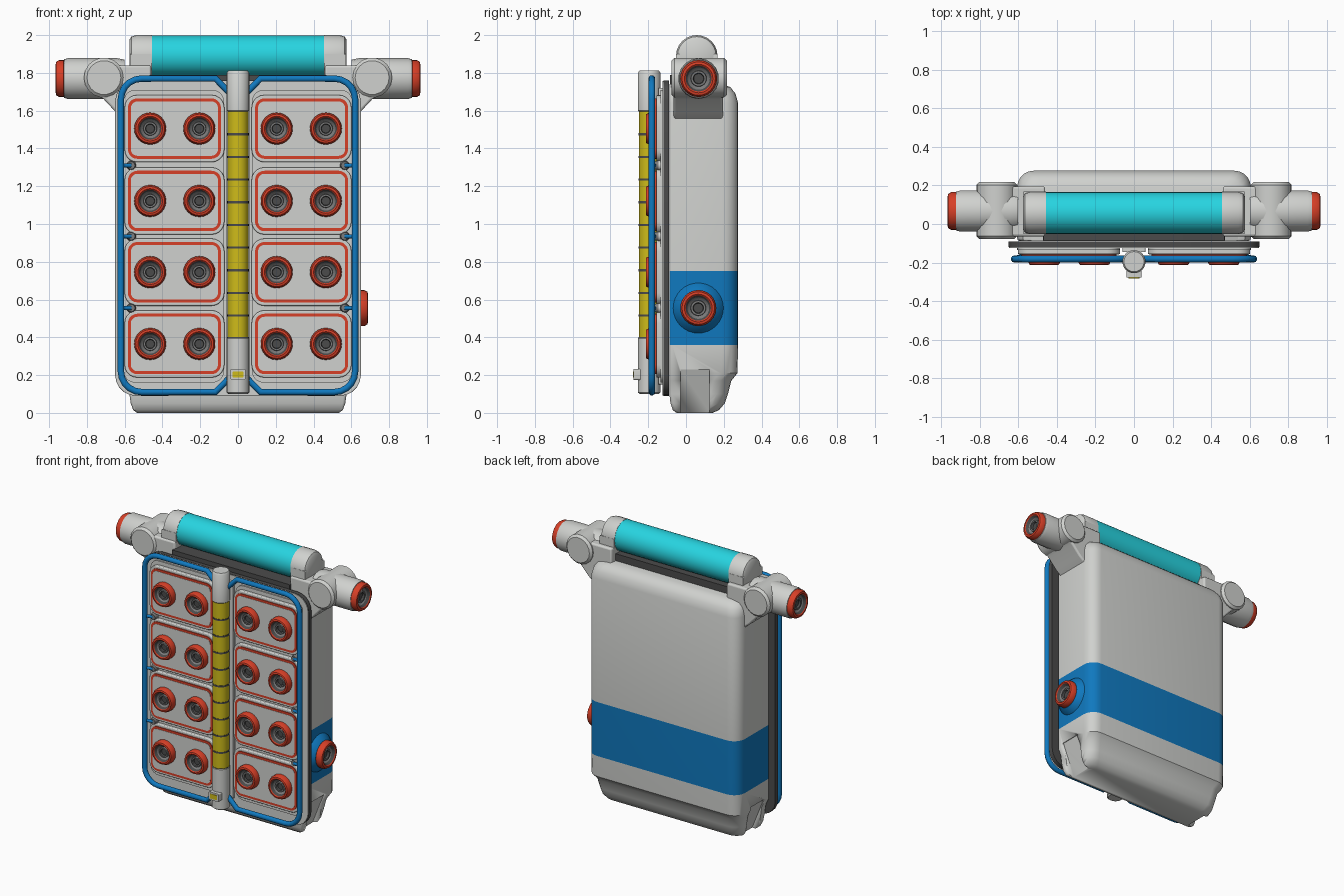
import bpy, bmesh, math
from mathutils import Vector

if "Cube" in bpy.data.objects:
    bpy.data.objects.remove(bpy.data.objects["Cube"])


def material(name, rgb):
    m = bpy.data.materials.new(name)
    m.use_nodes = True
    m.diffuse_color = (*rgb, 1)
    m.node_tree.nodes["Principled BSDF"].inputs["Base Color"].default_value = (*rgb, 1)
    return m


GREY, DARK, RED, BLUE, CYAN, YELLOW, STEEL = range(7)
MATS = [material("light grey", (0.63, 0.64, 0.62)), material("dark grey", (0.07, 0.07, 0.07)),
        material("red", (0.68, 0.05, 0.02)), material("blue", (0.005, 0.19, 0.52)),
        material("cyan", (0.02, 0.66, 0.75)), material("yellow", (0.62, 0.5, 0.01)),
        material("steel grey", (0.2, 0.2, 0.2))]


def finish(name, bm, bevel=0):
    """Turn a bmesh into a smooth-shaded object, with optional bevel."""
    bmesh.ops.recalc_face_normals(bm, faces=bm.faces)
    me = bpy.data.meshes.new(name)
    bm.to_mesh(me)
    bm.free()
    for m in MATS:
        me.materials.append(m)
    ob = bpy.data.objects.new(name, me)
    bpy.context.collection.objects.link(ob)
    if bevel:
        mod = ob.modifiers.new("soft edges", "BEVEL")
        mod.width, mod.segments, mod.limit_method = bevel, 3, "ANGLE"
    bpy.ops.object.select_all(action="DESELECT")
    ob.select_set(True)
    bpy.context.view_layer.objects.active = ob
    bpy.ops.object.shade_smooth_by_angle(angle=math.radians(35))
    return ob


def loft(name, rings, mats, bevel=0):
    """Skin a list of equal-length point rings and cap both ends."""
    bm = bmesh.new()
    loops = [[bm.verts.new(p) for p in ring] for ring in rings]
    n = len(loops[0])
    for a, b, m in zip(loops, loops[1:], mats):
        for i in range(n):
            j = (i + 1) % n
            bm.faces.new((a[i], a[j], b[j], b[i])).material_index = m
    bm.faces.new(loops[0]).material_index = mats[0]
    bm.faces.new(loops[-1]).material_index = mats[-1]
    return finish(name, bm, bevel)


def lathe(name, loc, axis, profile, seg=24):
    """Spin (radius, distance, colour) steps around an axis direction."""
    q = Vector((0, 0, 1)).rotation_difference(Vector(axis))
    turns = [math.tau * i / seg for i in range(seg)]
    rings = [[Vector(loc) + q @ Vector((r * math.cos(a), r * math.sin(a), d)) for a in turns]
             for r, d, _ in profile]
    return loft(name, rings, [p[2] for p in profile[1:]])


def outline(u0, u1, v0, v1, radii, n=5):
    """Rounded rectangle; radii run from the low-low corner anticlockwise."""
    pts = []
    corners = [(u0, v0, 1, 1), (u1, v0, -1, 1), (u1, v1, -1, -1), (u0, v1, 1, -1)]
    for k, ((u, v, su, sv), r) in enumerate(zip(corners, radii)):
        for i in range(n + 1):
            a = math.pi + (k + i / n) * math.pi / 2
            pts.append((u + su * r + r * math.cos(a), v + sv * r + r * math.sin(a)))
    return pts


def slab(name, x0, x1, z0, z1, y0, y1, radius, mat, bevel=0):
    pts = outline(x0, x1, z0, z1, [radius] * 4)
    return loft(name, [[(u, y, v) for u, v in pts] for y in (y0, y1)], [mat], bevel)


def prism(name, pts, y0, y1, mat, bevel=0):
    return loft(name, [[(u, y, v) for u, v in pts] for y in (y0, y1)], [mat], bevel)


def tube(name, pts, radius, mat):
    cu = bpy.data.curves.new(name, "CURVE")
    cu.dimensions, cu.bevel_depth, cu.bevel_resolution = "3D", radius, 3
    cu.use_fill_caps = True
    sp = cu.splines.new("POLY")
    sp.points.add(len(pts) - 1)
    for p, co in zip(sp.points, pts):
        p.co = (*co, 1)
    cu.materials.append(MATS[mat])
    ob = bpy.data.objects.new(name, cu)
    bpy.context.collection.objects.link(ob)
    bpy.ops.object.select_all(action="DESELECT")
    ob.select_set(True)
    bpy.context.view_layer.objects.active = ob
    bpy.ops.object.convert(target="MESH")
    bpy.ops.object.shade_smooth_by_angle(angle=math.radians(50))


def nozzle(name, loc, axis, s=1.0, depth=0.05):
    """Red rounded rim around a stepped dark mouth."""
    steps = [(0.07, 0, RED), (0.083, 0.1, RED), (0.083, 0.6, RED), (0.075, 0.95, RED),
             (0.064, 1, RED), (0.058, 0.9, RED), (0.05, 0.5, DARK), (0.036, 0.3, STEEL),
             (0.034, 0.55, STEEL), (0.025, 0.55, STEEL), (0.022, 0.25, DARK)]
    lathe(name, loc, axis, [(r * s, d * depth, m) for r, d, m in steps])


# Tank: stacked sections (height, half width, front y, back y), blue band by height
sections = [(0, 0.535, -0.05, 0.14), (0.015, 0.555, -0.07, 0.175), (0.05, 0.568, -0.082, 0.205),
            (0.1, 0.575, -0.088, 0.222), (0.17, 0.585, -0.088, 0.24), (0.21, 0.605, -0.088, 0.272),
            (0.36, 0.605, -0.088, 0.276), (0.75, 0.605, -0.088, 0.276), (1.64, 0.605, -0.088, 0.276),
            (1.69, 0.595, -0.088, 0.262), (1.725, 0.575, -0.088, 0.235), (1.74, 0.54, -0.088, 0.19)]
rings = [[(u, v, z) for u, v in outline(-w, w, f, b, (0.015, 0.015, 0.085, 0.085))]
         for z, w, f, b in sections]
tank = loft("tank", rings, [BLUE if s[0] == 0.36 else GREY for s in sections[:-1]])

# Slanted notches low on both sides of the tank
for s in (-1, 1):
    cutter = prism("notch_cutter", [(s * 0.62, 0.23), (s * 0.6, 0.23), (s * 0.5, -0.02),
                                    (s * 0.62, -0.02)], -0.03, 0.125, GREY)
    cutter.hide_render = True
    mod = tank.modifiers.new("notch", "BOOLEAN")
    mod.object, mod.operation, mod.solver = cutter, "DIFFERENCE", "EXACT"
    bpy.context.view_layer.objects.active = tank
    bpy.ops.object.modifier_apply(modifier="notch")
    bpy.data.objects.remove(cutter)

# Front plate, its light cover, and the dark block under the handle
slab("back_plate", -0.65, 0.65, 0.09, 1.76, -0.12, -0.09, 0.11, DARK)
slab("plate_cover", -0.648, 0.648, 0.092, 1.758, -0.125, -0.12, 0.11, GREY)
slab("handle_base", -0.47, 0.47, 1.68, 1.79, -0.085, 0.15, 0.005, DARK)
slab("centre_rail", -0.06, 0.06, 0.15, 1.72, -0.145, -0.12, 0.01, GREY)

# Top handle and its end caps
lathe("handle", (0, 0.057, 1.89), (1, 0, 0), [(0.108, -0.47, CYAN), (0.108, 0.47, CYAN)], 32)
for s, side in ((1, "left"), (-1, "right")):
    lathe(side + "_handle_cap", (0, 0.057, 1.89), (s, 0, 0),
          [(0.11, 0.455, GREY), (0.11, 0.54, GREY), (0.102, 0.565, GREY), (0.085, 0.575, GREY)])
    slab(side + "_cap_block", *sorted((s * 0.457, s * 0.573)), 1.68, 1.9, -0.053, 0.167, 0.005, GREY)

    # Shoulder bracket, joint and side pipe
    prism(side + "_bracket", [(s * x, z) for x, z in ((0.46, 1.84), (0.62, 1.84), (0.72, 1.86),
          (0.74, 1.68), (0.71, 1.66), (0.645, 1.59), (0.57, 1.53), (0.46, 1.66))],
          -0.065, 0.195, GREY, 0.012)
    lathe(side + "_joint", (s * 0.71, 0.07, 1.775), (0, 1, 0),
          [(0.09, -0.148, GREY), (0.106, -0.132, GREY), (0.106, 0.132, GREY), (0.09, 0.148, GREY)], 18)
    lathe(side + "_pipe", (0, 0.067, 1.77), (s, 0, 0),
          [(0.1, 0.6, GREY), (0.108, 0.64, GREY), (0.108, 0.9, GREY), (0.102, 0.922, GREY)], 18)
    nozzle(side + "_pipe_nozzle", (s * 0.918, 0.067, 1.77), (s, 0, 0), 1.18, 0.047)

    # Bent tube frame
    corner = [(u, v) for u, v in outline(0, 0.62, 0.11, 1.77, [0.11] * 4)][6:18]
    path = [(0.03, 0.2), (0.12, 0.11)] + corner + [(0.12, 1.77), (0.03, 1.68)]
    tube(side + "_frame", [(s * x, -0.181, z) for x, z in path], 0.018, BLUE)
    for z in (1.31, 0.935, 0.555):
        tube(side + "_frame_peg", [(s * 0.615, -0.175, z), (s * 0.565, -0.165, z)], 0.011, BLUE)
        lathe(side + "_peg_seat", (s * 0.565, -0.12, z), (0, -1, 0),
              [(0.026, 0, GREY), (0.026, 0.025, GREY), (0.02, 0.05, STEEL)], 12)

    # Pods with red trim and two nozzles each
    slab(side + "_panel", *sorted((s * 0.075, s * 0.605)), 0.16, 1.71, -0.135, -0.12, 0.06, GREY)
    for top in (1.665, 1.282, 0.905, 0.525):
        low, mid = top - 0.32, top - 0.16
        for part, d, y0, y1, mat, bev in (("pod", 0.018, -0.157, -0.125, GREY, 0.006),
                                          ("pod_trim", 0, -0.163, -0.15, RED, 0),
                                          ("pod_face", -0.016, -0.165, -0.15, GREY, 0)):
            x0, x1 = sorted((s * (0.09 - d), s * (0.583 + d)))
            slab(f"{side}_{part}", x0, x1, low - d, top + d, y0, y1, 0.05 + d, mat, bev)
        for x in (0.205, 0.465):
            nozzle(side + "_pod_nozzle", (s * x, -0.163, mid), (0, -1, 0), 1.02)

# Front column: grey ends, yellow gauge and dark dividing rings
lathe("column", (0, -0.195, 0), (0, 0, 1),
      [(0.05, 0.1, GREY), (0.06, 0.108, GREY), (0.06, 0.395, GREY), (0.055, 0.4, GREY),
       (0.055, 1.595, YELLOW), (0.06, 1.6, GREY), (0.06, 1.8, GREY), (0.052, 1.812, GREY)])
for i in range(10):
    z = 0.395 + 0.12 * i
    lathe("gauge_ring", (0, -0.195, z), (0, 0, 1), [(0.057, -0.006, DARK), (0.057, 0.006, DARK)])
slab("column_latch", -0.04, 0.04, 0.175, 0.232, -0.278, -0.24, 0.008, GREY)
slab("latch_light", -0.028, 0.028, 0.187, 0.22, -0.281, -0.275, 0.004, YELLOW)

# Side outlet on the blue band
lathe("outlet_flange", (0.6, 0.065, 0.555), (1, 0, 0),
      [(0.135, 0, BLUE), (0.13, 0.012, BLUE), (0.095, 0.042, BLUE)], 32)
nozzle("outlet_nozzle", (0.638, 0.065, 0.555), (1, 0, 0), 1.15, 0.05)
